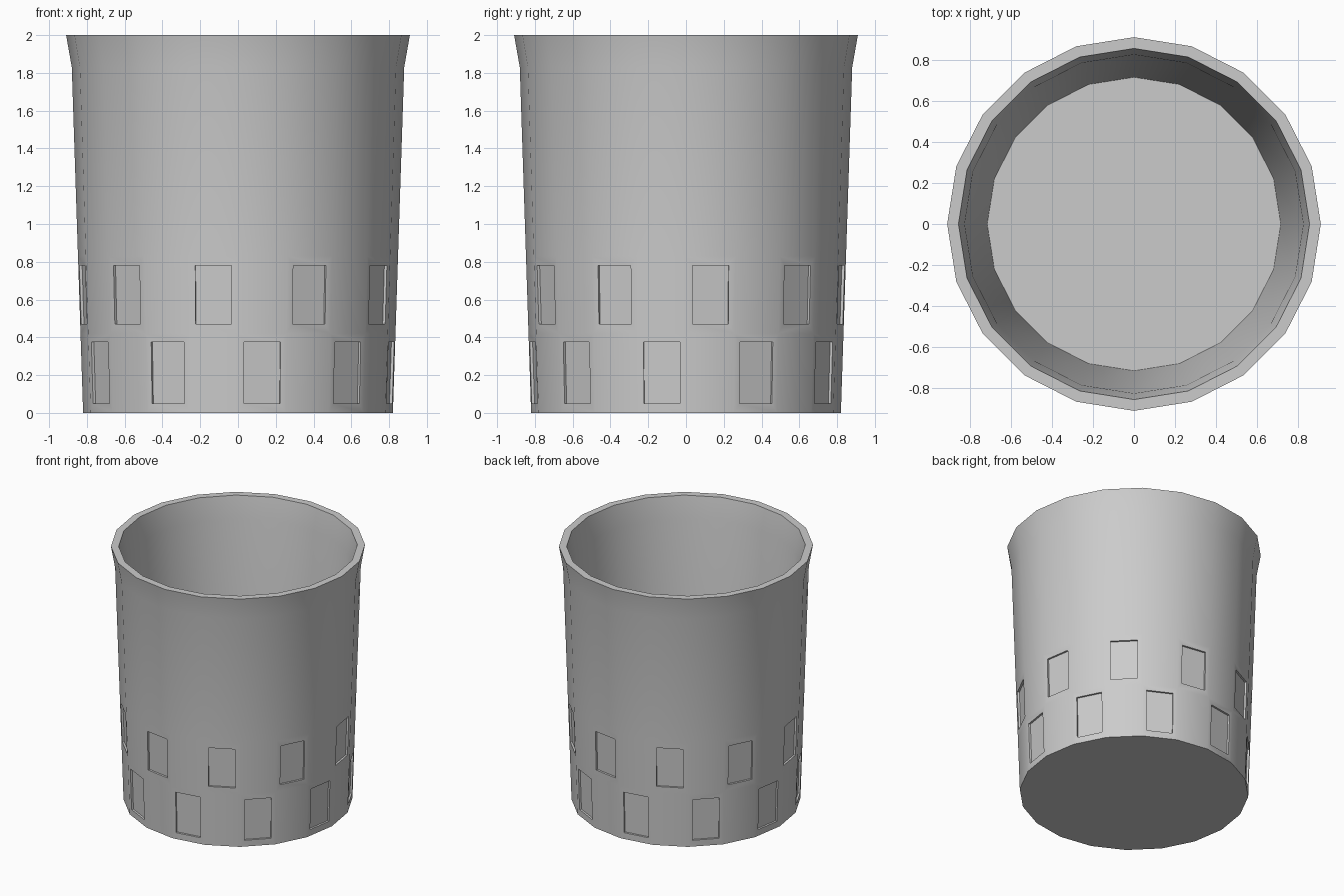
import bpy
import bmesh
import math
from mathutils import Matrix

SIDES = 20
STEP = 2 * math.pi / SIDES
DEPTH = 0.015

cube = bpy.data.objects.get("Cube")
if cube:
    bpy.data.objects.remove(cube, do_unlink=True)

grey = bpy.data.materials.new("plain grey")
colour = (0.6, 0.6, 0.6, 1)
grey.use_nodes = True
grey.diffuse_color = colour
grey.node_tree.nodes["Principled BSDF"].inputs["Base Color"].default_value = colour


def wall_radius(z):
    return 0.82 + 0.06 * z / 1.83


def finish(bm, name):
    bmesh.ops.recalc_face_normals(bm, faces=bm.faces)
    mesh = bpy.data.meshes.new(name)
    bm.to_mesh(mesh)
    bm.free()
    mesh.materials.append(grey)
    obj = bpy.data.objects.new(name, mesh)
    bpy.context.collection.objects.link(obj)
    return obj


# Hollow cup: outer wall, flared lip, flat rim, inner wall and floor
heights = [0, 0.42, 0.83, 1.83]
profile = [(wall_radius(z), z) for z in heights]
profile += [(0.91, 2), (0.855, 2), (0.825, 1.83), (0.715, 0.1)]
bm = bmesh.new()
rings = []
for r, z in profile:
    rings.append([bm.verts.new((r * math.cos(i * STEP), r * math.sin(i * STEP), z))
                  for i in range(SIDES)])
for low, high in zip(rings, rings[1:]):
    for i in range(SIDES):
        j = (i + 1) % SIDES
        bm.faces.new((low[i], low[j], high[j], high[i]))
bm.faces.new(rings[0])
bm.faces.new(rings[-1])
cup = finish(bm, "cup")

# Two staggered rows of shallow rectangular recesses, on alternate facets
bm = bmesh.new()
tilt = Matrix.Rotation(math.atan(0.0324), 4, "Y")
for bottom, top, first in ((0.05, 0.375, 1), (0.47, 0.78, 0)):
    z = (bottom + top) / 2
    distance = wall_radius(z) * math.cos(STEP / 2)
    for k in range(first, SIDES, 2):
        turn = Matrix.Rotation((k + 0.5) * STEP, 4, "Z")
        place = Matrix.Translation((distance, 0, z))
        size = Matrix.Diagonal((2 * DEPTH, 0.194, top - bottom, 1))
        bmesh.ops.create_cube(bm, size=1, matrix=turn @ place @ tilt @ size)
cutter = finish(bm, "recess_cutter")
cutter.hide_render = True

cut = cup.modifiers.new("recesses", "BOOLEAN")
cut.operation = "DIFFERENCE"
cut.solver = "EXACT"
cut.object = cutter
bpy.ops.object.select_all(action="DESELECT")
bpy.context.view_layer.objects.active = cup
cup.select_set(True)
bpy.ops.object.modifier_apply(modifier=cut.name)
bpy.data.objects.remove(cutter, do_unlink=True)
bpy.ops.object.shade_smooth_by_angle(angle=math.radians(30))
